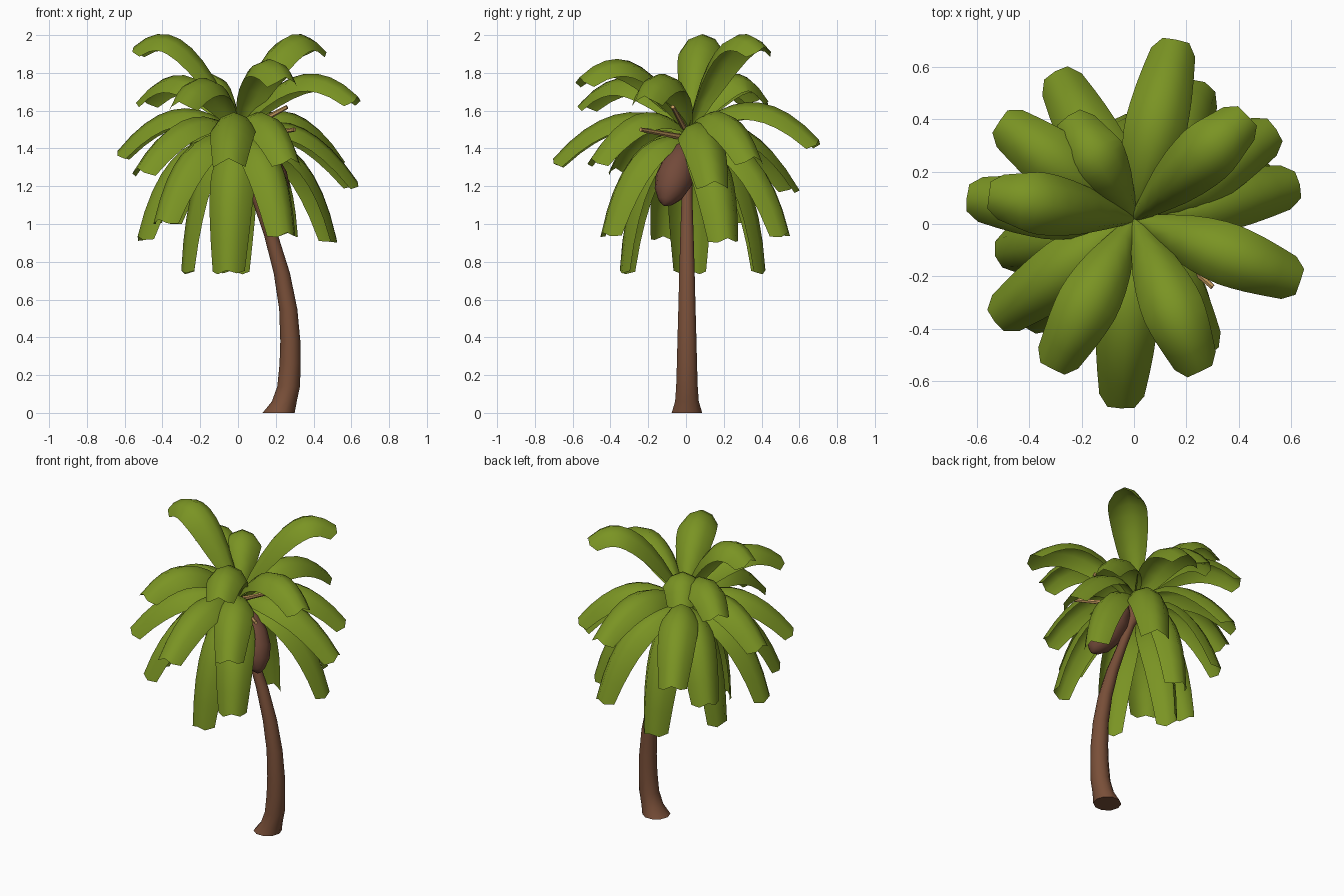
import bpy, math
from mathutils import Vector

cube = bpy.data.objects.get("Cube")
if cube:
    bpy.data.objects.remove(cube)


def material(name, rgb):
    m = bpy.data.materials.new(name)
    m.use_nodes = True
    m.diffuse_color = (*rgb, 1)
    m.node_tree.nodes["Principled BSDF"].inputs["Base Color"].default_value = (*rgb, 1)
    return m


GREEN = material("leaf green", (0.195, 0.295, 0.017))
BARK = material("bark brown", (0.19, 0.078, 0.04))
HUSK = material("husk brown", (0.17, 0.068, 0.042))
TAN = material("stem tan", (0.55, 0.32, 0.11))


def loft(name, rows, mat, closed=True):
    """Skin rows of equal point count; closed rows become capped tubes."""
    n = len(rows[0])
    verts = [p for row in rows for p in row]
    faces = []
    for r in range(len(rows) - 1):
        for i in range(n if closed else n - 1):
            j = (i + 1) % n
            faces.append((r * n + i, r * n + j, (r + 1) * n + j, (r + 1) * n + i))
    if closed:
        faces.append(tuple(reversed(range(n))))
        faces.append(tuple(range(len(verts) - n, len(verts))))
    me = bpy.data.meshes.new(name)
    me.from_pydata(verts, [], faces)
    me.materials.append(mat)
    ob = bpy.data.objects.new(name, me)
    bpy.context.collection.objects.link(ob)
    bpy.ops.object.select_all(action='DESELECT')
    ob.select_set(True)
    bpy.context.view_layer.objects.active = ob
    bpy.ops.object.shade_smooth_by_angle(angle=math.radians(50))
    return ob


def ring(center, radius, sides, u=Vector((1, 0, 0)), v=Vector((0, 1, 0))):
    angles = [math.tau * i / sides for i in range(sides)]
    return [center + (u * math.cos(a) + v * math.sin(a)) * radius for a in angles]


def tube(name, points, radii, sides, mat):
    """Round tapered tube with rings square to the line from first to last point."""
    axis = (points[-1] - points[0]).normalized()
    u = axis.cross(Vector((0, 1, 0))).normalized()
    v = axis.cross(u)
    return loft(name, [ring(p, r, sides, u, v) for p, r in zip(points, radii)], mat)


# Trunk: x centre, height, radius
trunk = [(0.215, 0, 0.085), (0.245, 0.06, 0.066), (0.268, 0.14, 0.06),
         (0.276, 0.26, 0.056), (0.277, 0.38, 0.053), (0.266, 0.55, 0.048), (0.232, 0.74, 0.043),
         (0.175, 0.94, 0.037), (0.1, 1.14, 0.03), (0.04, 1.3, 0.03), (0.015, 1.37, 0.05),
         (0.0, 1.42, 0.06), (0, 1.49, 0.035)]
loft("trunk", [ring(Vector((x, 0.005, z)), r, 10) for x, z, r in trunk], BARK)

# Hanging husk: teardrop between the crown and its lower end
top, bottom = Vector((0.07, 0.01, 1.43)), Vector((0.235, -0.115, 1.1))
shape = [(0, 0.02), (0.12, 0.06), (0.35, 0.093), (0.6, 0.1), (0.8, 0.08), (0.94, 0.042), (1, 0.01)]
tube("hanging_husk", [top.lerp(bottom, t) for t, r in shape], [r for t, r in shape], 12, HUSK)

# Pale stalks showing between the fronds on the left side
stalks = {"upper": ((0.02, 0, 1.49), (0.26, -0.07, 1.62)),
          "lower": ((0.05, -0.02, 1.46), (0.3, -0.24, 1.5))}
for label, ends in stalks.items():
    tube(f"{label}_stalk", [Vector(p) for p in ends], [0.016, 0.011], 6, TAN)


def bezier(a, b, c, t):
    return a * (1 - t) ** 2 + b * 2 * t * (1 - t) + c * t * t


# Arched cross-section (across, drop) and half-width along a frond
SECTION = [(-1, 0.8), (-0.6, 0.24), (0, 0), (0.6, 0.24), (1, 0.8)]
WIDTHS = [0.025, 0.06, 0.09, 0.107, 0.116, 0.119, 0.116, 0.11, 0.1, 0.086]
RAGGED = [0.008, 0.025, 0.005, 0.02, 0.004]


def frond(index, x, y, z):
    rise = z - 0.74
    start = Vector((0, 0.02, 1.44 + 0.06 * rise))
    tip = Vector((x, y, z))
    bend = start.lerp(tip, max(0.5, 0.9 - 0.85 * rise))
    bend.z = 1.45 + 0.4 * rise + 0.18 * rise ** 2
    flat = Vector((x, y - 0.02, 0)).normalized()
    across = Vector((-flat.y, flat.x, 0))
    rows = []
    last = len(WIDTHS) - 1
    for k, w in enumerate(WIDTHS):
        t = k / last
        p = bezier(start, bend, tip, t)
        along = ((bend - start) * (1 - t) + (tip - bend) * t).normalized()
        up = along.cross(across)
        rows.append([p + across * (s * w) - up * (d * w)
                     + (along * RAGGED[i] if k == last else Vector())
                     for i, (s, d) in enumerate(SECTION)])
    loft(f"frond_{index}", rows, GREEN, closed=False)


# Frond tips, from the raised crown to the drooping skirt
tips = [
    (0.43, 0.41, 1.94), (-0.55, 0.11, 1.94), (0.25, -0.56, 1.78), (-0.25, 0.41, 1.68),
    (0.63, -0.22, 1.68), (-0.31, -0.55, 1.65), (-0.51, 0.39, 1.67),
    (0.16, 0.7, 1.45), (-0.05, -0.7, 1.35), (-0.635, 0.1, 1.39), (0.54, 0.36, 1.36),
    (0.28, -0.5, 1.35), (-0.53, -0.37, 1.3), (0.63, 0.15, 1.23), (-0.3, 0.58, 1.21),
    (0.27, 0.54, 0.96), (0.52, 0.22, 0.93), (-0.53, -0.12, 0.94), (0.26, -0.44, 0.96),
    (-0.42, -0.39, 1.03), (-0.4, 0.34, 1.03),
    (-0.06, -0.35, 0.76), (-0.3, 0.02, 0.76), (-0.03, 0.42, 0.76),
]
for number, tip in enumerate(tips, 1):
    frond(number, *tip)
